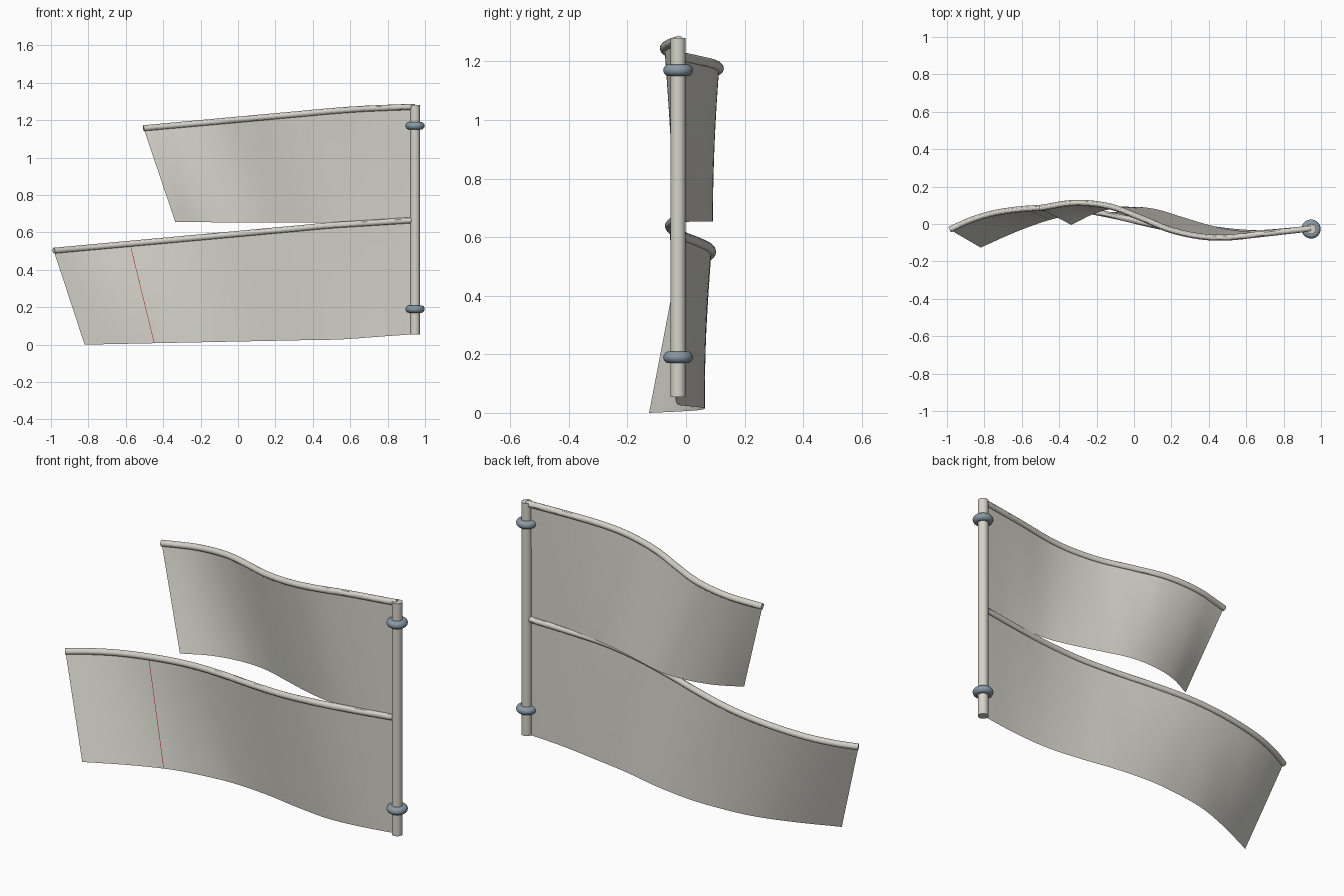
import bpy, bmesh
from mathutils import Vector

cube = bpy.data.objects.get("Cube")
if cube:
    bpy.data.objects.remove(cube, do_unlink=True)


def material(name, rgb):
    m = bpy.data.materials.new(name)
    m.use_nodes = True
    m.diffuse_color = (*rgb, 1)
    m.node_tree.nodes["Principled BSDF"].inputs["Base Color"].default_value = (*rgb, 1)
    return m


CLOTH = material("warm pale grey", (0.66, 0.65, 0.59))
STEEL = material("blue grey", (0.25, 0.32, 0.37))
RED = material("dark red", (0.4, 0.02, 0.02))
STEPS = 64
POLE = (0.947, -0.027)


def edge_point(pts, t):
    """Smooth point on an edge, t running evenly along x."""
    x = pts[0][0] + t * (pts[-1][0] - pts[0][0])
    i = max(k for k in range(len(pts) - 1) if pts[k][0] <= x + 1e-6)
    slope = lambda k, c: ((pts[min(k + 1, len(pts) - 1)][c] - pts[max(k - 1, 0)][c])
                          / (pts[min(k + 1, len(pts) - 1)][0] - pts[max(k - 1, 0)][0]))
    a, b = pts[i], pts[i + 1]
    w = b[0] - a[0]
    u = (x - a[0]) / w
    co = [x]
    for c in (1, 2):
        co.append((2 * u**3 - 3 * u**2 + 1) * a[c] + (u**3 - 2 * u**2 + u) * w * slope(i, c)
                  + (3 * u**2 - 2 * u**3) * b[c] + (u**3 - u**2) * w * slope(i + 1, c))
    return Vector(co)


def with_height(plan, z0, x1, z1, z2):
    """Give plan points a height: straight to x1, then straight to the end."""
    x0, x2 = plan[0][0], plan[-1][0]
    return [(x, y, z0 + (z1 - z0) * (x - x0) / (x1 - x0) if x <= x1
             else z1 + (z2 - z1) * (x - x1) / (x2 - x1)) for x, y in plan]


def add_mesh(name, bm, mat):
    me = bpy.data.meshes.new(name)
    bm.to_mesh(me)
    bm.free()
    me.materials.append(mat)
    ob = bpy.data.objects.new(name, me)
    bpy.context.collection.objects.link(ob)
    return ob


def smooth(ob):
    bpy.ops.object.select_all(action="DESELECT")
    ob.select_set(True)
    bpy.context.view_layer.objects.active = ob
    bpy.ops.object.shade_smooth_by_angle()


def sheet(name, top, bottom, mat, t0=0, t1=1, shift=0.0):
    """Ruled sheet between two edges."""
    bm = bmesh.new()
    prev = None
    steps = STEPS if t1 - t0 > 0.5 else 1
    for i in range(steps + 1):
        t = t0 + (t1 - t0) * i / steps
        a, b = edge_point(top, t), edge_point(bottom, t)
        row = [bm.verts.new(a.lerp(b, k / 8) + Vector((0, shift, 0))) for k in range(9)]
        if prev:
            for k in range(8):
                bm.faces.new((prev[k], prev[k + 1], row[k + 1], row[k]))
        prev = row
    ob = add_mesh(name, bm, mat)
    smooth(ob)


def tube(name, top, radius):
    """Round rod following the top edge."""
    cu = bpy.data.curves.new(name, "CURVE")
    cu.dimensions = "3D"
    cu.bevel_depth = radius
    cu.bevel_resolution = 4
    cu.use_fill_caps = True
    sp = cu.splines.new("POLY")
    sp.points.add(STEPS)
    for i, p in enumerate(sp.points):
        p.co = (*edge_point(top, i / STEPS), 1)
    ob = bpy.data.objects.new(name, cu)
    bpy.context.collection.objects.link(ob)
    bpy.ops.object.select_all(action="DESELECT")
    ob.select_set(True)
    bpy.context.view_layer.objects.active = ob
    bpy.ops.object.convert(target="MESH")
    ob = bpy.context.object
    ob.name = name
    ob.data.materials.clear()
    ob.data.materials.append(CLOTH)
    smooth(ob)


# Edges of the two wavy panels
lower_top = with_height([(-0.985, -0.03), (-0.87, 0.022), (-0.72, 0.064), (-0.5, 0.086),
                         (-0.3, 0.078), (-0.1, 0.042), (0.1, -0.005), (0.3, -0.042),
                         (0.5, -0.056), (0.7, -0.047), (0.93, -0.027)], 0.502, 0.5, 0.638, 0.665)
lower_bottom = with_height([(-0.82, -0.126), (-0.6, -0.03), (-0.4, 0.035), (-0.2, 0.06),
                            (-0.05, 0.063), (0.15, 0.04), (0.35, 0), (0.55, -0.027),
                            (0.75, -0.035), (0.93, -0.027)], 0.0, 0.55, 0.028, 0.055)
upper_top = with_height([(-0.505, 0.085), (-0.315, 0.113), (-0.13, 0.094), (0.03, 0.035),
                         (0.19, -0.03), (0.35, -0.066), (0.49, -0.073), (0.67, -0.055),
                         (0.945, -0.024)], 1.157, 0.6, 1.258, 1.272)
upper_bottom = with_height([(-0.335, -0.005), (-0.2, 0.06), (-0.05, 0.09), (0.1, 0.083),
                            (0.25, 0.04), (0.4, -0.005), (0.55, -0.035), (0.75, -0.04),
                            (0.93, -0.027)], 0.655, 0.55, 0.652, 0.668)

sheet("lower_panel", lower_top, lower_bottom, CLOTH)
sheet("upper_panel", upper_top, upper_bottom, CLOTH)
tube("lower_top_rod", lower_top, 0.016)
tube("upper_top_rod", upper_top, 0.016)

# Hairline seam on the front of the lower panel
sheet("panel_seam", lower_top, lower_bottom, RED, 0.212, 0.2135, -0.001)

# Upright pole
bpy.ops.mesh.primitive_cylinder_add(vertices=32, radius=0.026, depth=1.225,
                                    location=(*POLE, 0.6675))
pole = bpy.context.object
pole.name = "pole"
pole.data.materials.append(CLOTH)
smooth(pole)

# Clamp rings
for name, z in (("lower_ring", 0.19), ("upper_ring", 1.17)):
    bpy.ops.mesh.primitive_torus_add(major_segments=32, minor_segments=16, major_radius=0.031,
                                     minor_radius=0.02, location=(*POLE, z))
    ring = bpy.context.object
    ring.name = name
    ring.data.materials.append(STEEL)
    smooth(ring)
